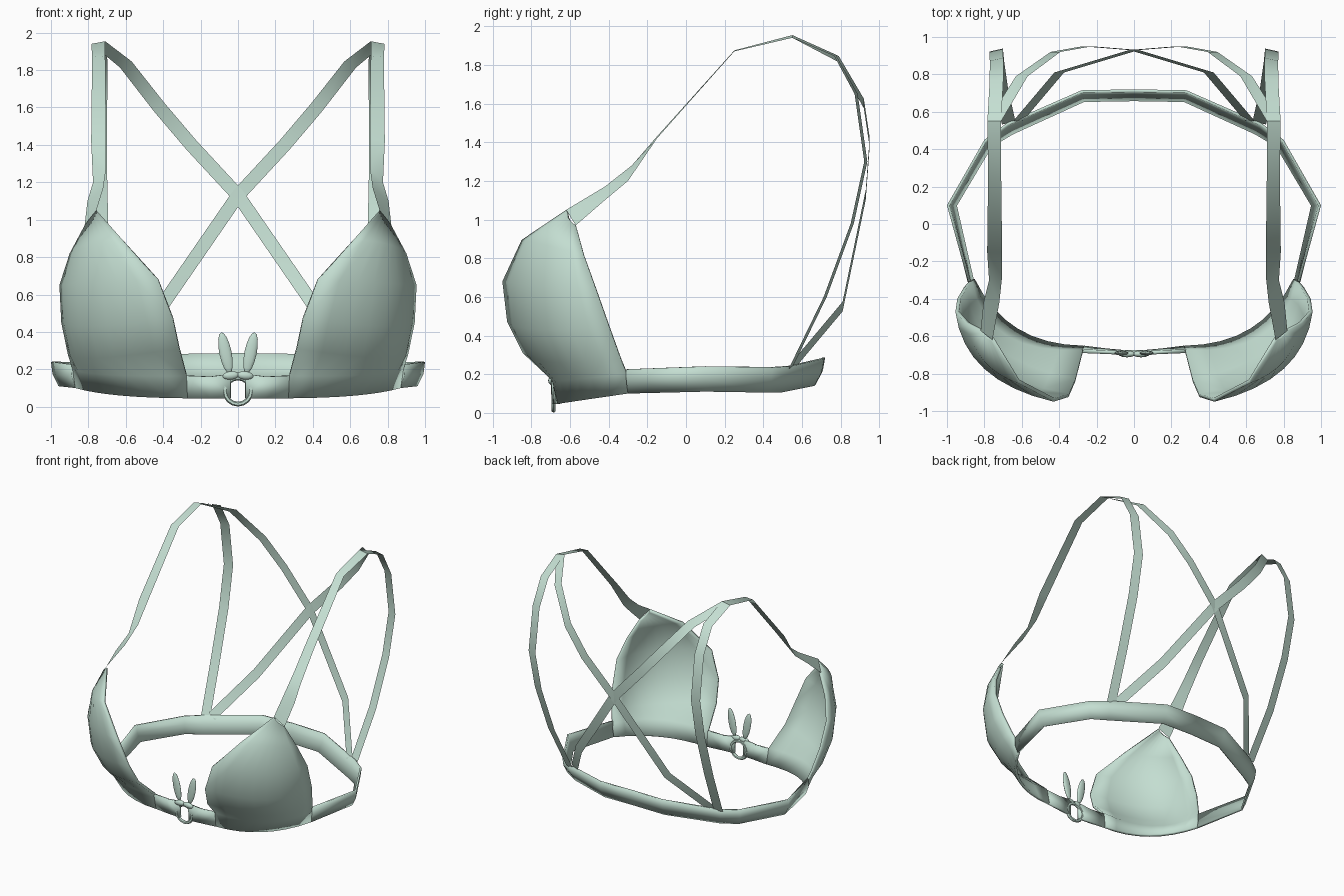
import bpy
import bmesh
import math
from mathutils import Vector

cube = bpy.data.objects.get("Cube")
if cube:
    bpy.data.objects.remove(cube)

fabric = bpy.data.materials.new("pale_mint_fabric")
fabric.use_nodes = True
mint = (0.55, 0.73, 0.64, 1)
fabric.diffuse_color = mint
fabric.node_tree.nodes["Principled BSDF"].inputs["Base Color"].default_value = mint


def finish(obj, mirror=True, thickness=0):
    """Colour, smooth, thicken and mirror one part."""
    obj.data.materials.clear()
    obj.data.materials.append(fabric)
    bpy.ops.object.select_all(action="DESELECT")
    bpy.context.view_layer.objects.active = obj
    obj.select_set(True)
    bpy.ops.object.shade_smooth_by_angle(angle=math.radians(50))
    if thickness:
        solid = obj.modifiers.new("Thickness", "SOLIDIFY")
        solid.thickness = thickness
        solid.offset = -1
    if mirror:
        mod = obj.modifiers.new("Mirror", "MIRROR")
        mod.merge_threshold = 0.001
    return obj


def loft(name, sections, thickness=0):
    """Outward-facing sheet of quads through equally long rows of points."""
    bm = bmesh.new()
    rows = [[bm.verts.new(p) for p in row] for row in sections]
    for r, s in zip(rows, rows[1:]):
        for i in range(len(r) - 1):
            bm.faces.new((r[i], r[i + 1], s[i + 1], s[i]))
    bmesh.ops.recalc_face_normals(bm, faces=bm.faces)
    body = Vector((0, 0, .6))
    if sum(f.normal.dot(f.calc_center_median() - body) for f in bm.faces) < 0:
        bmesh.ops.reverse_faces(bm, faces=bm.faces)
    mesh = bpy.data.meshes.new(name)
    bm.to_mesh(mesh)
    bm.free()
    obj = bpy.data.objects.new(name, mesh)
    bpy.context.collection.objects.link(obj)
    return finish(obj, thickness=thickness)


def arc(a, m, b, steps):
    """Parabola through three points."""
    a, m, b = Vector(a), Vector(m), Vector(b)
    out = []
    for i in range(steps + 1):
        t = i / steps
        out.append(a * (1 - t) * (1 - 2 * t) + m * 4 * t * (1 - t) + b * t * (2 * t - 1))
    return out


def strap(name, centres, half_width):
    """Flat ribbon that leaves the shoulder level, then turns to its own width."""
    level, turned = Vector((.037, 0, -.007)), Vector(half_width)
    rows = []
    for i, c in enumerate(centres):
        w = level.lerp(turned, min(1, i / 2))
        rows.append((Vector(c) - w, Vector(c) + w))
    return loft(name, rows)


# Cup: each level runs from the outer edge over the middle to the inner edge
outer = [(.82, -.57, .97), (.9, -.53, .82), (.955, -.47, .65), (.945, -.4, .45),
         (.91, -.34, .28), (.885, -.31, .2), (.87, -.3, .1)]
middle = [(.79, -.61, 1.01), (.8, -.735, .87), (.8, -.775, .66), (.785, -.75, .43),
          (.75, -.665, .26), (.69, -.61, .17), (.63, -.575, .06)]
inner = [(.757, -.62, 1.05), (.62, -.85, .895), (.43, -.95, .68), (.35, -.925, .47),
         (.315, -.845, .31), (.275, -.69, .165), (.27, -.67, .045)]
loft("cup", [arc(a, m, b, 8) for a, m, b in zip(outer, middle, inner)], .02)

# Centre bridge between cup and ring
loft("front_bridge", [(inner[-2], inner[-1]),
                      ((.15, -.695, .16), (.15, -.685, .045)),
                      ((.04, -.7, .175), (.04, -.695, .045))], .02)

# Band around the sides and back, slightly rounded across its height
top_edge = [(.887, -.31, .225), (1, .1, .24), (.8, .45, .235),
            (.68, .54, .24), (.28, .715, .28), (0, .72, .285)]
low_edge = [(.87, -.3, .1), (.96, .1, .11), (.77, .42, .105),
            (.655, .49, .105), (.27, .665, .14), (0, .67, .145)]
band = []
for t, b in zip(top_edge, low_edge):
    t, b = Vector(t), Vector(b)
    mid = (t + b) / 2
    bulge = Vector((mid.x, mid.y, 0)).normalized() * 0.012
    band.append((t, mid + bulge, b))
loft("back_band", band, .015)

# Shoulder strap rising from the cup and twisting flat over the shoulder
loft("front_strap", [(inner[0], outer[0]),
                     ((.72, -.42, 1.17), (.805, -.42, 1.1)),
                     ((.705, -.28, 1.28), (.775, -.3, 1.2)),
                     ((.705, -.15, 1.43), (.785, -.15, 1.42)),
                     ((.71, .25, 1.875), (.78, .25, 1.87)),
                     ((.71, .55, 1.954), (.784, .55, 1.94))])

# Strap falling straight down to the band
strap("straight_back_strap",
      [(.747, .55, 1.947), (.735, .77, 1.85), (.735, .88, 1.65), (.737, .93, 1.3),
       (.73, .86, .98), (.71, .72, .6), (.67, .54, .23)], (.036, -.008, 0))

# Strap crossing to the opposite side
strap("crossed_back_strap",
      [(.747, .55, 1.947), (.6, .79, 1.83), (.42, .92, 1.6), (.25, .95, 1.4),
       (0, .93, 1.13), (-.4, .81, .55), (-.62, .55, .24)], (.026, 0, -.025))

# Ring joining the two halves
bpy.ops.mesh.primitive_torus_add(major_segments=16, minor_segments=6, major_radius=.07,
                                 minor_radius=.013, location=(0, -.685, .084),
                                 rotation=(math.pi / 2, 0, 0))
ring = bpy.context.object
ring.name = "centre_ring"
finish(ring, mirror=False)


def blob(name, location, scale, tilt):
    bpy.ops.mesh.primitive_uv_sphere_add(segments=12, ring_count=8, radius=1)
    obj = bpy.context.object
    obj.name = name
    obj.scale = scale
    obj.rotation_euler.y = tilt
    obj.location = location
    bpy.ops.object.transform_apply(location=True, rotation=True, scale=True)
    return finish(obj)


# Bow: raised loops and a flat knot over the ring
blob("bow_loop", (.067, -.69, .288), (.033, .013, .112), .2)
blob("bow_knot", (.038, -.695, .167), (.046, .018, .022), .1)
